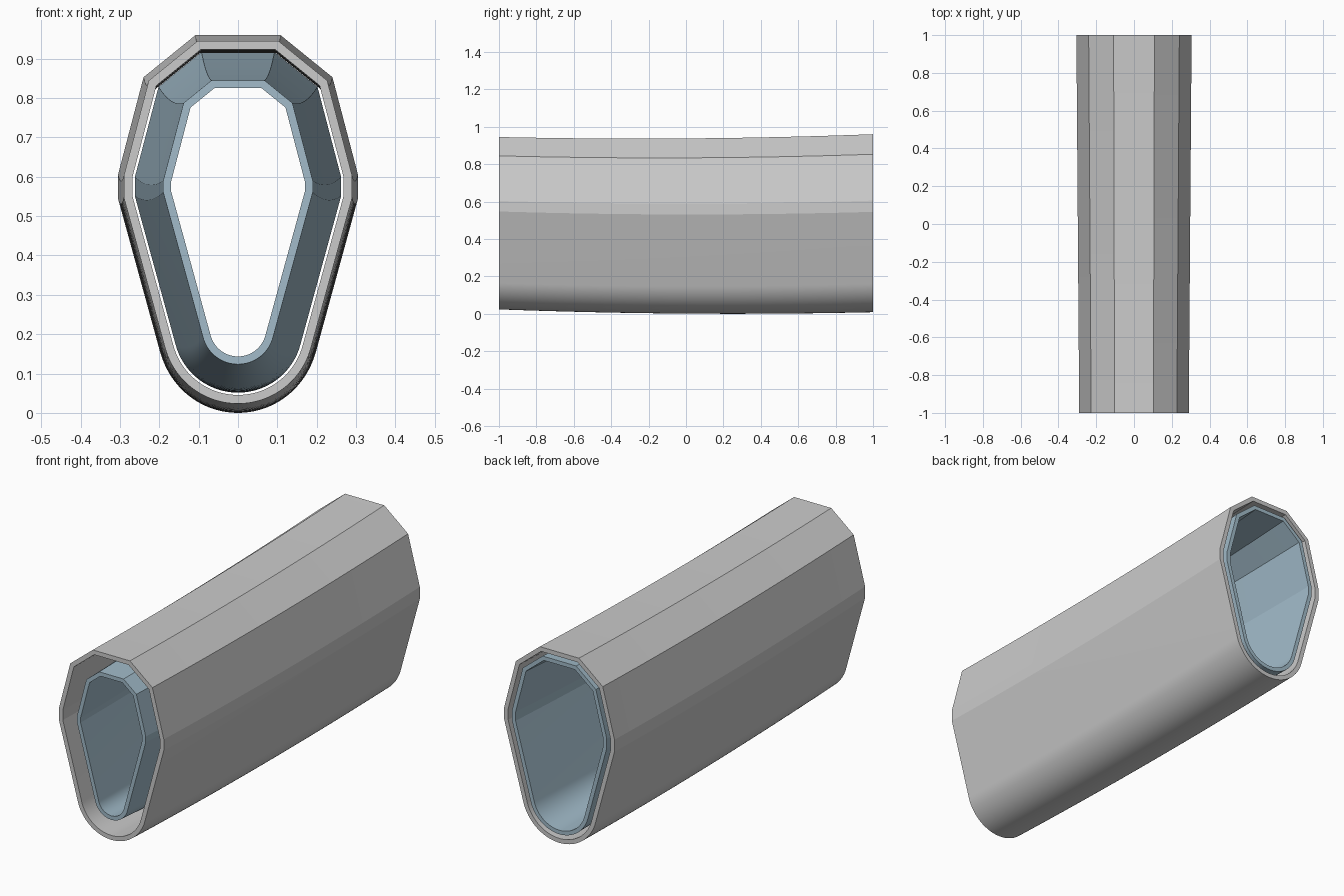
import bpy, bmesh, math

if "Cube" in bpy.data.objects:
    bpy.data.objects.remove(bpy.data.objects["Cube"])

R, BOTTOM, ARC, STEPS = 0.207, 0.0085, 48, 24
SAG = 0.015


def base_profile():
    """Closed cross-section: faceted crown and sides, round bottom."""
    right = [(0.108, 0.96), (0.24, 0.853), (0.305, 0.605), (0.305, 0.545)]
    a = math.radians(-15.4)
    span = -math.pi - 2 * a
    arc = [(R * math.cos(a + span * i / ARC), BOTTOM + R + R * math.sin(a + span * i / ARC))
           for i in range(ARC + 1)]
    return right + arc + [(-x, z) for x, z in reversed(right)]


def inset(pts, d):
    """Move every side of the (clockwise) outline inward by d."""
    out = []
    n = len(pts)
    for i, (x, z) in enumerate(pts):
        (px, pz), (qx, qz) = pts[i - 1], pts[(i + 1) % n]
        l1, l2 = math.hypot(x - px, z - pz), math.hypot(qx - x, qz - z)
        n1 = ((z - pz) / l1, -(x - px) / l1)
        n2 = ((qz - z) / l2, -(qx - x) / l2)
        k = d / (1 + n1[0] * n2[0] + n1[1] * n2[1])
        out.append((x + (n1[0] + n2[0]) * k, z + (n1[1] + n2[1]) * k))
    return out


def tube(name, d_front, d_back, wall, color=None):
    """Hollow, gently sagging tube with its inset changing along y."""
    prof = base_profile()
    bm = bmesh.new()
    skins = []
    for w in (0, wall):
        rings = []
        for s in range(STEPS + 1):
            t = s / STEPS
            y = -1 + 2 * t
            drop = SAG * (1 - y * y)
            pts = inset(prof, d_front + (d_back - d_front) * t + w)
            # inward is to the right of travel on a clockwise outline
            rings.append([bm.verts.new((x, y, z - drop)) for x, z in pts])
        skins.append(rings)

    def bridge(a, b):
        n = len(a)
        for i in range(n):
            j = (i + 1) % n
            bm.faces.new((a[i], a[j], b[j], b[i]))

    for rings in skins:
        for a, b in zip(rings, rings[1:]):
            bridge(a, b)
    for end in (0, -1):
        bridge(skins[0][end], skins[1][end])
    bmesh.ops.recalc_face_normals(bm, faces=bm.faces)
    me = bpy.data.meshes.new(name)
    bm.to_mesh(me)
    bm.free()
    ob = bpy.data.objects.new(name, me)
    bpy.context.collection.objects.link(ob)
    bpy.ops.object.select_all(action='DESELECT')
    ob.select_set(True)
    bpy.context.view_layer.objects.active = ob
    bpy.ops.object.shade_smooth_by_angle(angle=math.radians(10))
    if color:
        mat = bpy.data.materials.new(name + "_material")
        mat.diffuse_color = color
        mat.use_nodes = True
        mat.node_tree.nodes["Principled BSDF"].inputs["Base Color"].default_value = mat.diffuse_color
        me.materials.append(mat)
    return ob


# Outer grey casing
tube("outer_shell", 0.015, 0.0, 0.022)
# Blue liner, narrowing toward the front
tube("inner_liner", 0.115, 0.043, 0.02, (0.36, 0.50, 0.59, 1))
